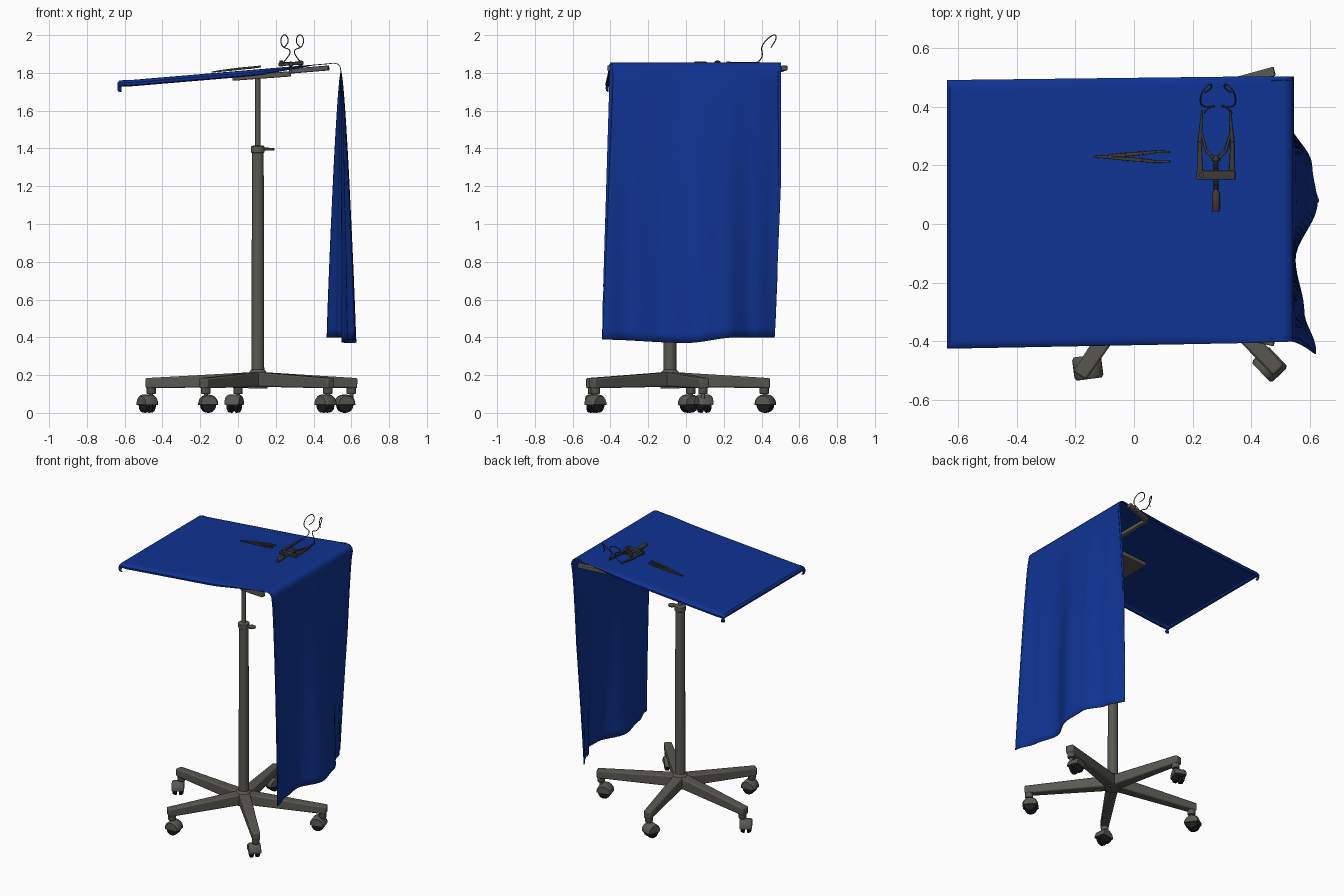
import bpy, bmesh, math
from mathutils import Vector as V

if "Cube" in bpy.data.objects:
    bpy.data.objects.remove(bpy.data.objects["Cube"])


def material(name, rgb):
    m = bpy.data.materials.new(name)
    m.diffuse_color = (*rgb, 1)
    m.use_nodes = True
    m.node_tree.nodes["Principled BSDF"].inputs["Base Color"].default_value = m.diffuse_color
    return m


BLUE = material("drape blue", (0.005, 0.033, 0.29))
STEEL = material("stand grey", (0.10, 0.097, 0.083))
TOOL = material("instrument dark grey", (0.045, 0.042, 0.034))
BLACK = material("wheel black", (0.012, 0.012, 0.012))


def finish(name, bm, mat, smooth=True, bevel=0):
    bmesh.ops.recalc_face_normals(bm, faces=bm.faces)
    me = bpy.data.meshes.new(name)
    bm.to_mesh(me)
    bm.free()
    me.materials.append(mat)
    ob = bpy.data.objects.new(name, me)
    bpy.context.collection.objects.link(ob)
    if bevel:
        b = ob.modifiers.new("bevel", 'BEVEL')
        b.width, b.segments = bevel, 2
    if smooth:
        bpy.ops.object.select_all(action='DESELECT')
        bpy.context.view_layer.objects.active = ob
        ob.select_set(True)
        bpy.ops.object.shade_smooth_by_angle(angle=math.radians(40))
    return ob


def loft(name, mat, rings, bevel=0):
    """Skin a list of equal-length point rings and cap both ends."""
    bm = bmesh.new()
    vs = [[bm.verts.new(p) for p in r] for r in rings]
    n = len(vs[0])
    for a, b in zip(vs, vs[1:]):
        for i in range(n):
            bm.faces.new((a[i], a[(i + 1) % n], b[(i + 1) % n], b[i]))
    bm.faces.new(vs[0])
    bm.faces.new(vs[-1])
    return finish(name, bm, mat, True, bevel)


def axes(d):
    d = d.normalized()
    up = V((0, 0, 1)) if abs(d.z) < 0.9 else V((0, 1, 0))
    s = d.cross(up).normalized()
    return s, s.cross(d)


def turned(name, mat, p0, p1, profile, n=20):
    """Round part along p0-p1; profile = (fraction, radius)."""
    p0, p1 = V(p0), V(p1)
    s, u = axes(p1 - p0)
    return loft(name, mat, [[p0.lerp(p1, f) + r * (math.cos(a) * s + math.sin(a) * u)
                for a in [2 * math.pi * i / n for i in range(n)]] for f, r in profile])


def beam(name, mat, p0, p1, a, b=None, bevel=0.004):
    """Tapered rectangular bar; a and b are (width, height) at the ends."""
    p0, p1 = V(p0), V(p1)
    s, u = axes(p1 - p0)
    return loft(name, mat, [[p + i * w / 2 * s + j * h / 2 * u for i, j in ((-1, -1), (1, -1), (1, 1), (-1, 1))]
                for p, (w, h) in ((p0, a), (p1, b or a))], bevel)


def wire(name, mat, pts, r):
    cu = bpy.data.curves.new(name, 'CURVE')
    cu.dimensions, cu.bevel_depth, cu.bevel_resolution, cu.resolution_u = '3D', r, 2, 5
    cu.use_fill_caps = True
    sp = cu.splines.new('NURBS')
    sp.points.add(len(pts) - 1)
    for p, c in zip(sp.points, pts):
        p.co = (*c, 1)
    sp.use_endpoint_u, sp.order_u = True, 3
    cu.materials.append(mat)
    bpy.context.collection.objects.link(bpy.data.objects.new(name, cu))


def interp(tab, x):
    """Smooth interpolation through (x, value) pairs."""
    if x <= tab[0][0]:
        return tab[0][1]
    for (a, p), (b, q) in zip(tab, tab[1:]):
        if x <= b:
            t = (x - a) / (b - a)
            return p + (q - p) * t * t * (3 - 2 * t)
    return tab[-1][1]


def top_z(x):
    return 1.808 + 0.084 * x


# Cloth: tilted top with small turned-down rims, one long hanging side
BULGE = ((-.43, .075), (-.3, .035), (-.12, .005), (.07, .08), (.2, .062), (.36, -.02), (.48, -.075))
HEM = ((-.44, .388), (0, .37), (.27, .40), (.46, .40))
profile = [(-.618, 1.73), (-.634, 1.733), (-.637, 1.745), (-.628, 1.757), (-.605, 1.76)]
profile += [(x, top_z(x)) for x in [-.58 + .07 * i for i in range(16)]]
profile += [(.51, 1.852), (.53, 1.846), (.541, 1.832), (.545, 1.81)]
rows = [(0, .014, .03), (0, .002, .024), (0, 0, .012), (0, .008, .003)]
rows += [(v / 40, 0, 0) for v in range(1, 40)]
rows += [(1, -.008, .003), (1, 0, .012), (1, -.002, .024), (1, -.014, .03)]
bm = bmesh.new()
grid = []
for v, off, drop in rows:
    line = []
    for x, z in profile:
        t = (x + .63) / 1.17
        y0, y1 = -.424 + .022 * t, .49 + .014 * t
        k = max(0, min(1, (.40 - x) / .3))
        line.append(bm.verts.new((x, y0 + (y1 - y0) * v + off, z - drop * k)))
    for i in range(1, 31):
        f = i / 30
        y0 = -.402 - .043 * f
        y1 = .504 - .035 * max(0, f - .4) / .6
        y = y0 + (y1 - y0) * v + off * (1 - f)
        x = .545 + interp(BULGE, y) * f ** .7
        line.append(bm.verts.new((x, y + off * .3, 1.81 - f * (1.81 - interp(HEM, y)))))
    grid.append(line)
for a, b in zip(grid, grid[1:]):
    for i in range(len(a) - 1):
        bm.faces.new((a[i], a[i + 1], b[i + 1], b[i]))
cloth = finish("drape_cloth", bm, BLUE)
sol = cloth.modifiers.new("thickness", 'SOLIDIFY')
sol.thickness, sol.offset = .004, 0

# Telescopic column
CX, CY = .105, -.085
turned("lower_column", STEEL, (CX, CY, .13), (CX, CY, 1.38), ((0, .05), (.065, .05), (.08, .034), (1, .031)), 28)
turned("column_collar", STEEL, (CX, CY, 1.375), (CX, CY, 1.415), ((0, .031), (.1, .036), (.85, .036), (1, .028)), 28)
turned("upper_column", STEEL, (CX, CY, 1.40), (CX, CY, 1.775), ((0, .014), (1, .014)))
turned("clamp_screw", STEEL, (.13, CY, 1.397), (.165, CY, 1.397), ((0, .007), (1, .007)), 12)
turned("clamp_knob", STEEL, (.168, CY, 1.389), (.168, CY, 1.403), ((0, .02), (.2, .025), (.8, .025), (1, .02)))

# Tray support under the cloth
beam("support_bracket", STEEL, (-.03, CY + .06, 1.772), (.28, CY + .06, 1.795), (.22, .028))
ends = [(.48, .522), (.285, .468), (.285, -.36), (.48, -.402)]
for i, (a, b) in enumerate(zip(ends, ends[1:])):
    beam(f"support_bar_{i}", STEEL, (*a, top_z(a[0]) - .022), (*b, top_z(b[0]) - .022), (.032, .026))

# Five-legged base with twin-wheel castors
sockets = [(-.46, .025), (-.17, -.495), (0, .415), (.475, -.48), (.60, .09)]
swivels = [(-.02, -.01), (.012, .005), (-.02, .005), (-.012, 0), (-.035, .005)]
for i, ((x, y), (ox, oy)) in enumerate(zip(sockets, swivels)):
    d = (V((x, y, 0)) - V((CX, CY, 0))).normalized()
    tip = V((x, y, .157)) + d * .027
    beam(f"base_leg_{i}", STEEL, (CX, CY, .178), tip, (.075, .078), (.052, .054), .008)
    turned(f"leg_socket_{i}", STEEL, (x, y, .10), (x, y, .145), ((0, .022), (.1, .025), (1, .025)))
    turned(f"castor_stem_{i}", STEEL, (x, y, .06), (x, y, .105), ((0, .011), (1, .011)), 12)
    c = V((x + ox, y + oy, .041))
    ang = .6 + i * 1.1
    ax = V((math.cos(ang), math.sin(ang), 0))
    for s in (-1, 1):
        turned(f"castor_wheel_{i}_{s}", BLACK, c + ax * s * .008, c + ax * s * .034,
               ((0, .038), (.15, .041), (.8, .039), (1, .03)), 24)
    # hood: half-round shell over the wheels
    fw = V((-ax.y, ax.x, 0))
    arc = [math.radians(-5 + 19 * k) for k in range(11)]
    rings = []
    for w in (-.04, -.03, .03, .04):
        r = .05 if abs(w) < .035 else .043
        out = [c + ax * w + fw * math.cos(a) * r + V((0, 0, math.sin(a) * r)) for a in arc]
        rings.append(out)
    loft(f"castor_hood_{i}", STEEL, [[p + V((0, 0, .006)) for p in r] for r in rings])

# Forceps
for s in (-1, 1):
    pts = [(-.14, .23, .008), (-.09, .23 + s * .003, .01), (-.03, .23 + s * .007, .012),
           (.03, .23 + s * .012, .014), (.075, .23 + s * .017, .014), (.122, .23 + s * .016, .016)]
    size = [(.005, .006), (.007, .009), (.013, .012), (.012, .012), (.009, .012), (.007, .01)]
    for k in range(5):
        a, b = pts[k], pts[k + 1]
        beam(f"forceps_{s}_{k}", TOOL, (a[0], a[1], top_z(a[0]) + a[2]),
             (b[0], b[1], top_z(b[0]) + b[2]), size[k], size[k + 1], .001)

# Spreading clamp with screw handle
M, Z = .28, 1.847
turned("clamp_handle", TOOL, (M, .042, Z), (M, .115, Z), ((0, .011), (.06, .014), (.85, .014), (1, .008)), 14)
turned("clamp_thread", TOOL, (M, .11, Z), (M, .235, Z), [(k / 30, .006 + .003 * (k % 2)) for k in range(31)], 12)
beam("clamp_crossbar", TOOL, (.214, .167, Z - .003), (.346, .167, Z + .006), (.03, .018), None, .003)
turned("clamp_nut", TOOL, (M, .215, Z), (M, .235, Z), ((0, .013), (1, .013)), 12)
LOOP = [(-.047, .38, 1.855), (-.03, .40, 1.875), (-.012, .405, 1.90), (-.012, .40, 1.925), (-.05, .40, 1.935),
        (-.062, .415, 1.965), (-.056, .45, 1.995), (-.035, .475, 2.005), (-.02, .478, 1.98), (-.024, .46, 1.95), (-.045, .45, 1.935)]
for s in (-1, 1):
    side = "left" if s < 0 else "right"
    turned(f"clamp_pivot_{side}", TOOL, (M + s * .05, .167, Z - .012), (M + s * .05, .167, Z + .018), ((0, .009), (1, .009)), 12)
    beam(f"clamp_arm_{side}", TOOL, (M + s * .054, .17, Z), (M + s * .056, .28, Z + .002), (.02, .013), (.014, .014), .002)
    beam(f"clamp_arm_tip_{side}", TOOL, (M + s * .056, .28, Z + .002), (M + s * .047, .39, Z + .008), (.014, .014), (.007, .009), .002)
    beam(f"clamp_link_{side}", TOOL, (M + s * .006, .225, Z + .004), (M + s * .034, .25, Z + .006), (.011, .009), None, .002)
    beam(f"clamp_link_end_{side}", TOOL, (M + s * .032, .247, Z + .006), (M + s * .054, .325, Z + .006), (.011, .009), (.008, .008), .002)
    wire(f"clamp_wire_{side}", TOOL, [(M + .007 - s * x, y, z) for x, y, z in LOOP], .0028)
